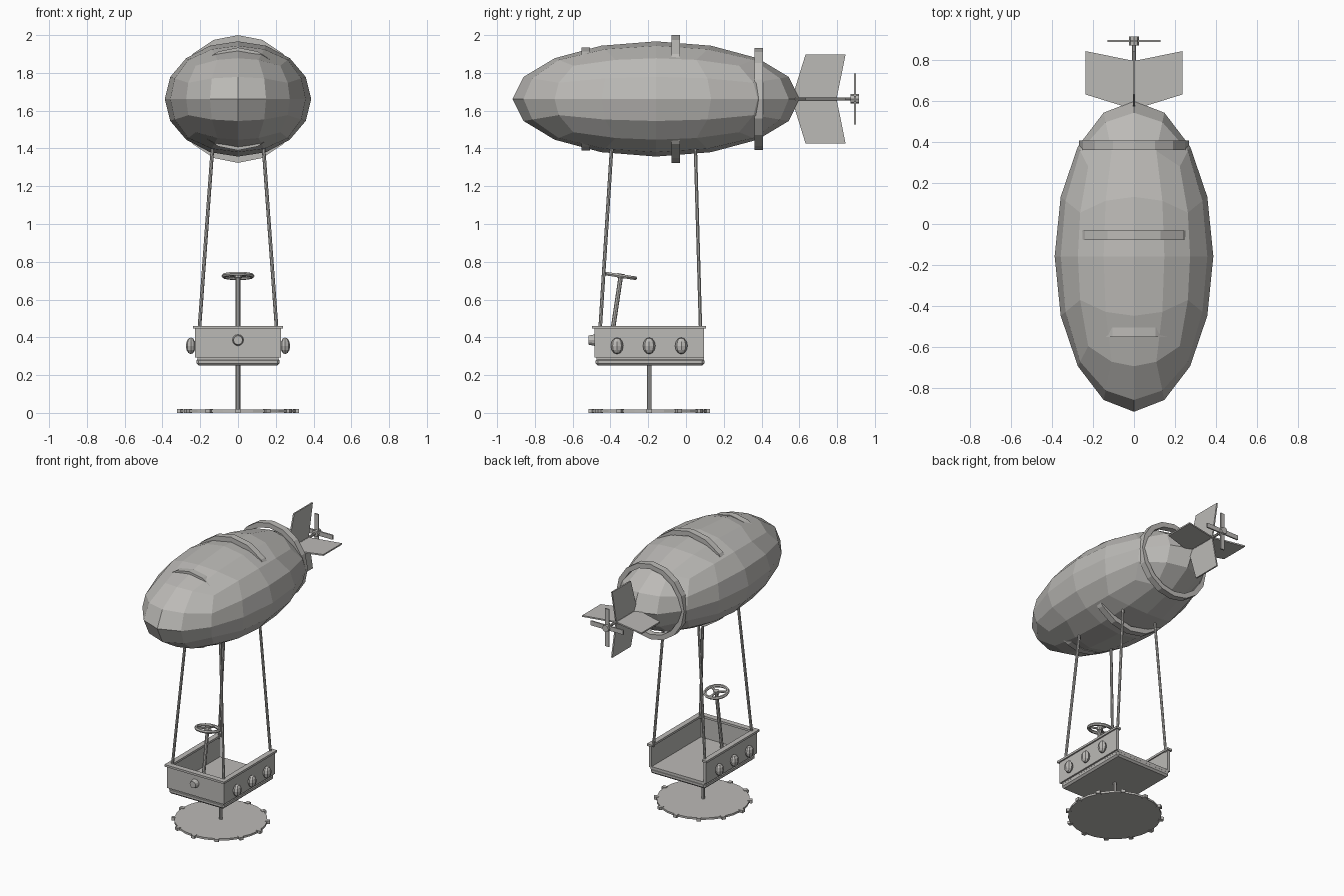
import bpy, bmesh, math
from mathutils import Vector, Matrix

if "Cube" in bpy.data.objects:
    bpy.data.objects.remove(bpy.data.objects["Cube"])

grey = bpy.data.materials.new("warm_grey")
grey.diffuse_color = (0.5, 0.49, 0.47, 1)
grey.use_nodes = True
grey.node_tree.nodes["Principled BSDF"].inputs["Base Color"].default_value = grey.diffuse_color


def finish(name, bm):
    bmesh.ops.recalc_face_normals(bm, faces=bm.faces)
    me = bpy.data.meshes.new(name)
    bm.to_mesh(me)
    bm.free()
    me.materials.append(grey)
    ob = bpy.data.objects.new(name, me)
    bpy.context.collection.objects.link(ob)
    return ob


def box(name, lo, hi, bevel=0):
    lo, hi = Vector(lo), Vector(hi)
    bm = bmesh.new()
    bmesh.ops.create_cube(bm, size=1)
    bmesh.ops.scale(bm, vec=hi - lo, verts=bm.verts)
    bmesh.ops.translate(bm, vec=(lo + hi) / 2, verts=bm.verts)
    if bevel:
        bmesh.ops.bevel(bm, geom=bm.edges[:], offset=bevel, segments=1, affect='EDGES')
    return finish(name, bm)


def rod(name, a, b, r, seg=8, r2=None):
    a, b = Vector(a), Vector(b)
    d = b - a
    m = Matrix.Translation((a + b) / 2) @ d.to_track_quat('Z', 'Y').to_matrix().to_4x4()
    bm = bmesh.new()
    bmesh.ops.create_cone(bm, cap_ends=True, segments=seg, radius1=r,
                          radius2=r if r2 is None else r2, depth=d.length, matrix=m)
    return finish(name, bm)


def lathe(name, profile, seg, matrix):
    """Spin a closed (radius, height) profile around local z."""
    bm = bmesh.new()
    rings = []
    for i in range(seg):
        a = 2 * math.pi * i / seg
        rings.append([bm.verts.new(matrix @ Vector((r * math.cos(a), r * math.sin(a), h)))
                      for r, h in profile])
    n = len(profile)
    for i in range(seg):
        p, q = rings[i], rings[(i + 1) % seg]
        for j in range(n):
            bm.faces.new((p[j], q[j], q[(j + 1) % n], p[(j + 1) % n]))
    return finish(name, bm)


def plate(name, pts, normal, thick):
    """Flat polygon extruded evenly about its plane."""
    n = Vector(normal) * thick
    bm = bmesh.new()
    f = bm.faces.new([bm.verts.new(Vector(p) - n / 2) for p in pts])
    ext = bmesh.ops.extrude_face_region(bm, geom=[f])
    bmesh.ops.translate(bm, vec=n, verts=[v for v in ext['geom'] if isinstance(v, bmesh.types.BMVert)])
    return finish(name, bm)


# Balloon envelope: cube divided into 4x4 faces per side, rounded into an ellipsoid
CZ = 1.662
bm = bmesh.new()
bmesh.ops.create_cube(bm, size=2)
bmesh.ops.subdivide_edges(bm, edges=bm.edges[:], cuts=3, use_grid_fill=True)
for v in bm.verts:
    d = Vector([math.tan(c * math.pi / 4) for c in v.co]).normalized()
    v.co = (d.x * 0.388, d.y * 0.76 - 0.158, d.z * 0.305 + CZ)
finish("balloon", bm)

# Straps around the envelope
for name, y, r in (("front_strap", -0.53, 0.272), ("middle_strap", -0.055, 0.338),
                   ("rear_strap", 0.385, 0.27)):
    m = Matrix.Translation((0, y, CZ)) @ Matrix.Rotation(math.pi / 2, 4, 'X')
    t = 0.023
    lathe(name, [(r - 0.035, -t), (r, -t), (r, t), (r - 0.035, t)], 16, m)

# Four tail fins
for i in range(4):
    a = i * math.pi / 2
    u = Vector((math.cos(a), 0, math.sin(a)))
    n = Vector((-math.sin(a), 0, math.cos(a)))
    c = Vector((0, 0, CZ))
    pts = [c + u * r + Vector((0, y, 0)) for r, y in
           ((0, 0.56), (0.236, 0.633), (0.236, 0.845), (0, 0.797))]
    plate("tail_fin", pts, n, 0.01)

# Propeller
rod("propeller_shaft", (0, 0.55, CZ), (0, 0.89, CZ), 0.009)
rod("propeller_hub", (0, 0.872, CZ), (0, 0.917, CZ), 0.025, 8)
box("propeller_blade_vertical", (-0.016, 0.89, CZ - 0.135), (0.016, 0.9, CZ + 0.135))
box("propeller_blade_horizontal", (-0.13, 0.89, CZ - 0.016), (0.13, 0.9, CZ + 0.016))

# Basket: floor, three walls (open at the back) and rims
box("basket_base", (-0.22, -0.478, 0.25), (0.22, 0.097, 0.29), 0.012)
box("basket_floor", (-0.215, -0.475, 0.28), (0.215, 0.095, 0.3))
box("front_wall", (-0.227, -0.485, 0.292), (0.227, -0.465, 0.45))
box("front_rim", (-0.237, -0.497, 0.446), (0.237, -0.457, 0.461))
box("front_button_plate", (-0.02, -0.49, 0.365), (0.02, -0.48, 0.405))
rod("front_button", (0, -0.48, 0.385), (0, -0.515, 0.385), 0.031, 12, 0.024)
for s in (-1, 1):
    x = sorted((s * 0.207, s * 0.227))
    box("side_wall", (x[0], -0.485, 0.292), (x[1], 0.095, 0.45))
    x = sorted((s * 0.199, s * 0.237))
    box("side_rim", (x[0], -0.495, 0.446), (x[1], 0.105, 0.461))
    # Rounded bumpers on the side walls
    for y in (-0.365, -0.195, -0.025):
        bm = bmesh.new()
        bmesh.ops.create_uvsphere(bm, u_segments=8, v_segments=6, radius=1)
        bmesh.ops.scale(bm, vec=(0.026, 0.033, 0.044), verts=bm.verts)
        bmesh.ops.translate(bm, vec=(s * 0.25, y, 0.355), verts=bm.verts)
        finish("side_bumper", bm)
    # Suspension ropes
    rod("front_rope", (s * 0.205, -0.455, 0.44), (s * 0.131, -0.39, 1.46), 0.0095)
    rod("rear_rope", (s * 0.205, 0.077, 0.44), (s * 0.131, 0.048, 1.46), 0.0095)

# Steering column and wheel
top = Vector((0, -0.345, 0.725))
rod("steering_column", (0, -0.41, 0.29), top, 0.012)
tilt = Matrix.Translation(top) @ Matrix.Rotation(math.radians(-9), 4, 'X')
lathe("steering_wheel", [(0.076 + 0.011 * math.cos(k * math.pi / 3),
                          0.011 * math.sin(k * math.pi / 3)) for k in range(6)], 16, tilt)
for i in range(3):
    a = math.pi / 2 + i * 2 * math.pi / 3
    rod("steering_spoke", top, tilt @ Vector((0.075 * math.cos(a), 0.075 * math.sin(a), 0)), 0.008, 6)
rod("steering_hub", tilt @ Vector((0, 0, -0.012)), tilt @ Vector((0, 0, 0.012)), 0.02)

# Stand: pole, round plate and small teeth on its edge
PY = -0.195
rod("stand_pole", (0, PY, 0.01), (0, PY, 0.26), 0.012)
rod("stand_plate", (0, PY, 0.003), (0, PY, 0.017), 0.305, 24)
for i in range(12):
    ob = box("stand_tooth", (0.29, -0.014, 0), (0.322, 0.014, 0.02))
    ob.matrix_world = Matrix.Translation((0, PY, 0)) @ Matrix.Rotation(i * math.pi / 6, 4, 'Z')
